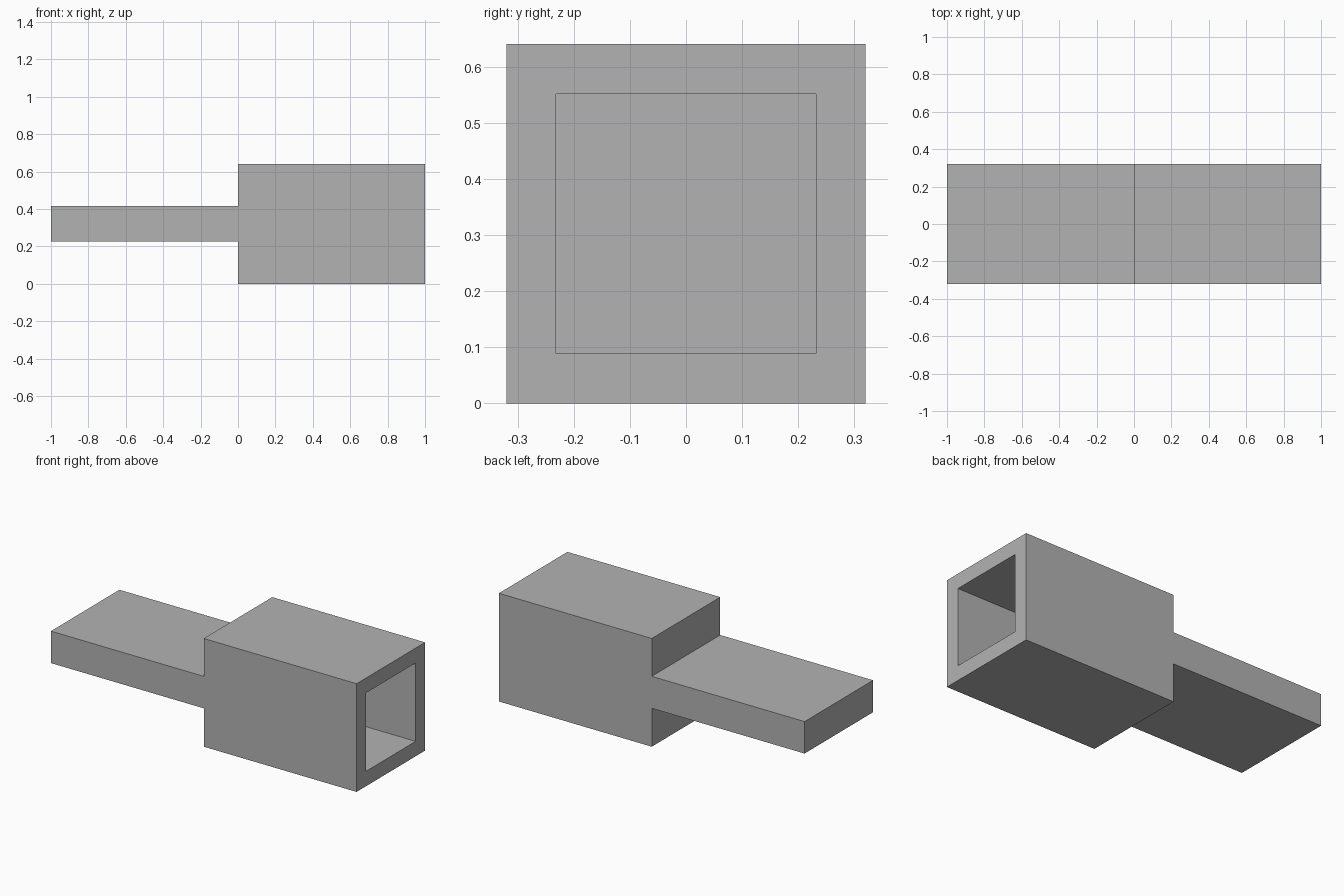
import bpy
import bmesh
from mathutils import Vector

cube = bpy.data.objects.get("Cube")
if cube:
    bpy.data.objects.remove(cube, do_unlink=True)

WIDTH = 0.64          # depth in y and height of the socket block
WALL = 0.125          # wall around the square socket
SOCKET_DEPTH = 0.8
TAB_LOW, TAB_HIGH = 0.227, 0.416

# Plain grey
grey = bpy.data.materials.new("plain_grey")
grey.use_nodes = True
colour = (0.45, 0.45, 0.45, 1)
grey.diffuse_color = colour
grey.node_tree.nodes["Principled BSDF"].inputs["Base Color"].default_value = colour

# Side profile of block and tab, extruded across the width
profile = [(-1, TAB_LOW), (0, TAB_LOW), (0, 0), (1, 0),
           (1, WIDTH), (0, WIDTH), (0, TAB_HIGH), (-1, TAB_HIGH)]
bm = bmesh.new()
side = bm.faces.new([bm.verts.new((x, -WIDTH / 2, z)) for x, z in profile])
swept = bmesh.ops.extrude_face_region(bm, geom=[side])["geom"]
bmesh.ops.translate(bm, vec=(0, WIDTH, 0),
                    verts=[v for v in swept if isinstance(v, bmesh.types.BMVert)])
bmesh.ops.recalc_face_normals(bm, faces=bm.faces)

# Blind square socket sunk into the +x end
end = max(bm.faces, key=lambda f: f.calc_center_median().x)
bmesh.ops.inset_individual(bm, faces=[end], thickness=WALL)
pushed = bmesh.ops.extrude_discrete_faces(bm, faces=[end])["faces"][0]
bmesh.ops.translate(bm, vec=Vector((-SOCKET_DEPTH, 0, 0)), verts=pushed.verts)
bmesh.ops.recalc_face_normals(bm, faces=bm.faces)

mesh = bpy.data.meshes.new("socket_block_with_tab")
bm.to_mesh(mesh)
bm.free()
mesh.materials.append(grey)
block = bpy.data.objects.new("socket_block_with_tab", mesh)
bpy.context.collection.objects.link(block)
